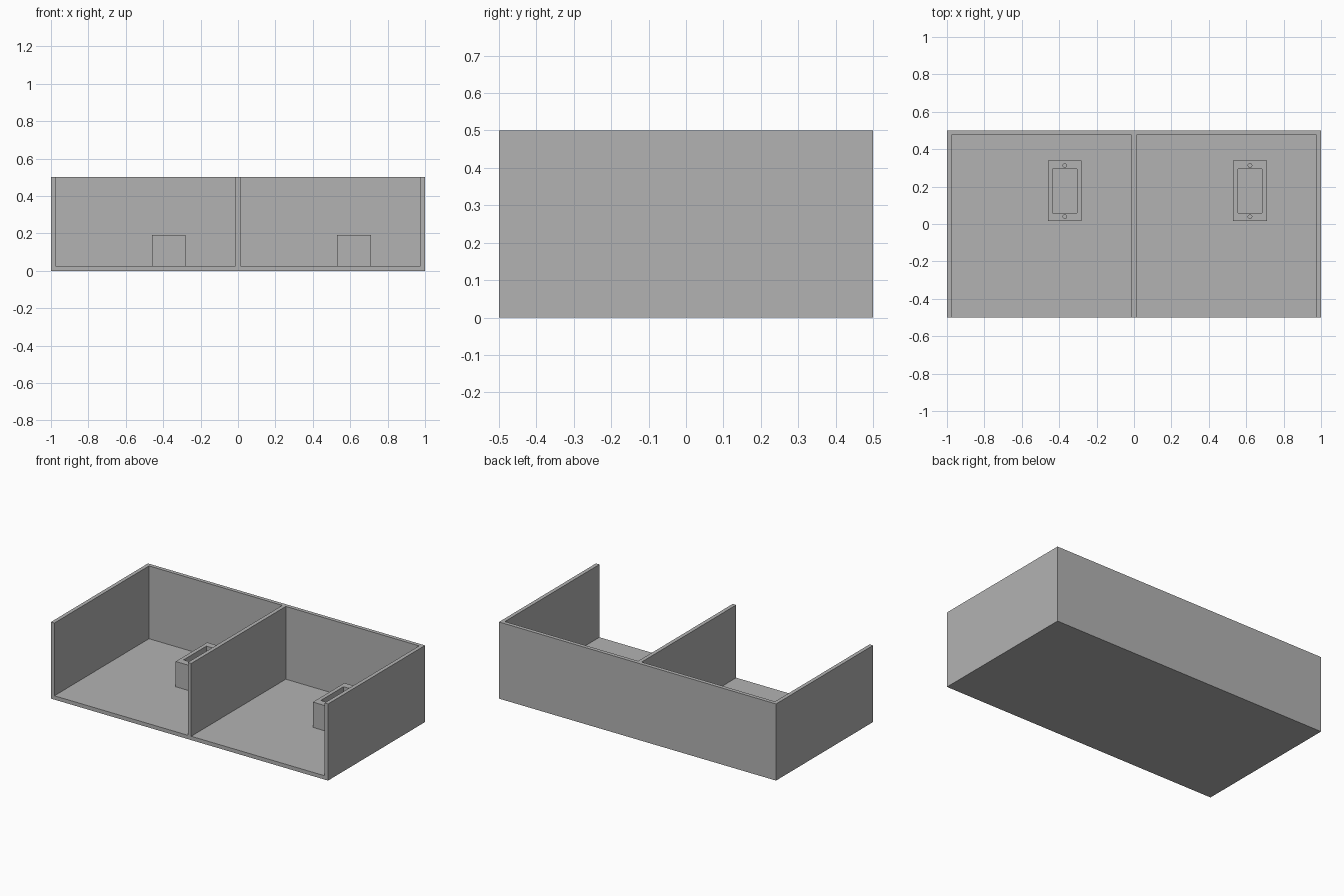
import bpy
from mathutils import Vector

if "Cube" in bpy.data.objects:
    bpy.data.objects.remove(bpy.data.objects["Cube"], do_unlink=True)

grey = bpy.data.materials.new("mid_grey")
grey.use_nodes = True
grey.diffuse_color = (0.45, 0.45, 0.45, 1)
grey.node_tree.nodes["Principled BSDF"].inputs["Base Color"].default_value = (0.45, 0.45, 0.45, 1)

WALL = 0.025
HEIGHT = 0.5


def box(name, low, high):
    """Axis-aligned box between two corners."""
    low, high = Vector(low), Vector(high)
    bpy.ops.mesh.primitive_cube_add(size=1)
    ob = bpy.context.object
    ob.name = name
    for v in ob.data.vertices:
        v.co = (low + high) / 2 + v.co * (high - low)
    ob.data.materials.append(grey)
    return ob


def cut(target, cutters):
    """Subtract the cutters, bake the result and remove them."""
    for cutter in cutters:
        mod = target.modifiers.new("cut", 'BOOLEAN')
        mod.operation = 'DIFFERENCE'
        mod.solver = 'EXACT'
        mod.object = cutter
        cutter.hide_render = True
    graph = bpy.context.evaluated_depsgraph_get()
    mesh = bpy.data.meshes.new_from_object(target.evaluated_get(graph))
    target.modifiers.clear()
    target.data = mesh
    for cutter in cutters:
        bpy.data.objects.remove(cutter, do_unlink=True)


# Open-fronted tray with two compartments and a divider
tray = box("tray", (-1, -0.5, 0), (1, 0.5, HEIGHT))
inner, outer = WALL / 2, 1 - WALL
cut(tray, [
    box("compartment_cutter", (x0, -0.6, WALL), (x1, 0.5 - WALL, 0.6))
    for x0, x1 in ((-outer, -inner), (inner, outer))
])

# Hollow housing with two screw holes on each compartment floor
for side, cx in (("right", -0.37), ("left", 0.62)):
    housing = box(side + "_housing", (cx - 0.09, 0.015, WALL), (cx + 0.09, 0.34, 0.19))
    cutters = [box("pocket_cutter", (cx - 0.065, 0.06, 0), (cx + 0.065, 0.295, 0.3))]
    for hy in (0.039, 0.313):
        bpy.ops.mesh.primitive_cylinder_add(vertices=24, radius=0.01, depth=0.4,
                                            location=(cx, hy, 0.15))
        cutters.append(bpy.context.object)
    cut(housing, cutters)
